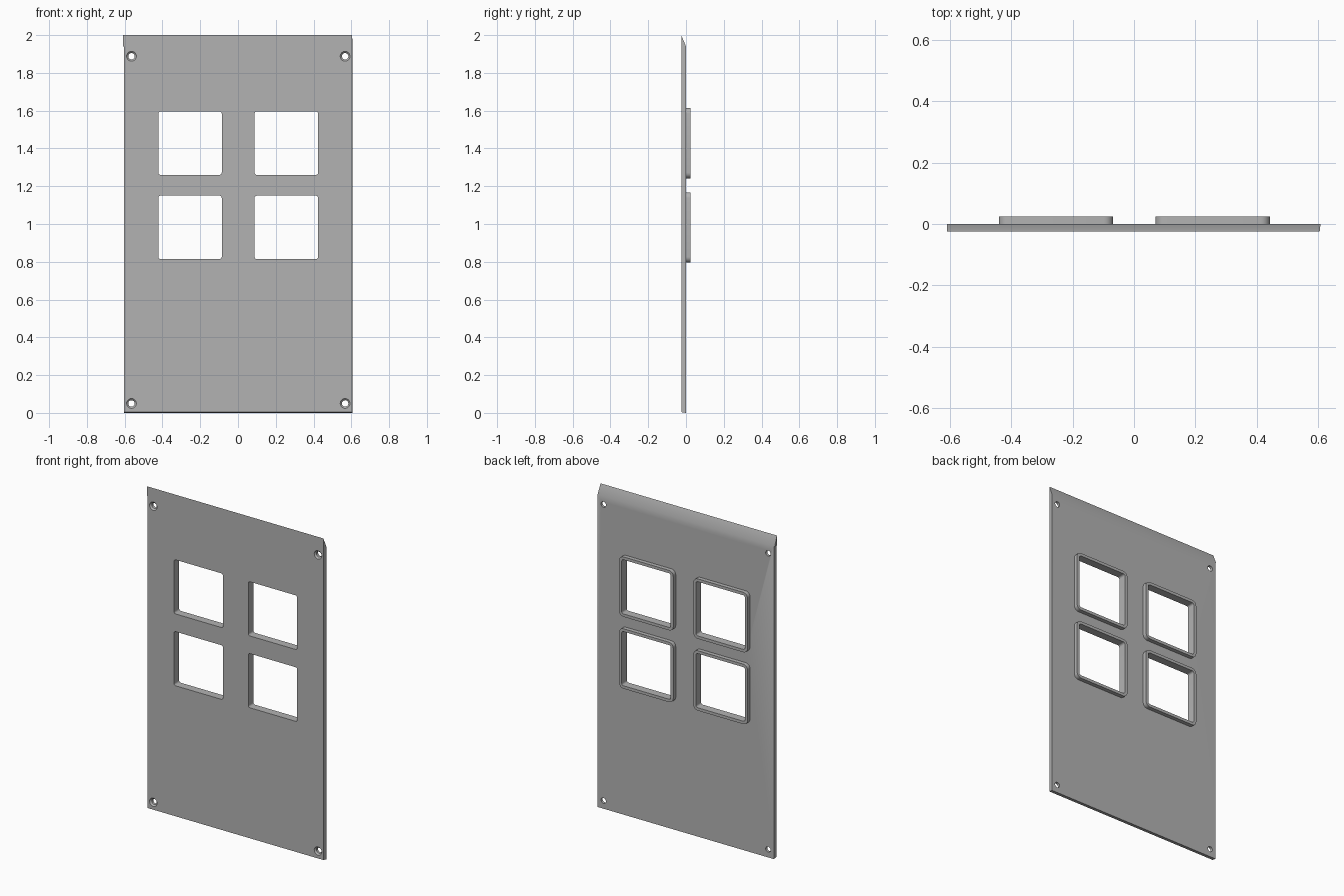
import bpy, bmesh
from math import cos, sin, pi

cube = bpy.data.objects.get("Cube")
if cube:
    bpy.data.objects.remove(cube, do_unlink=True)

FRONT, FACE, BACK = -0.025, 0.0, 0.025

grey = bpy.data.materials.new("plain grey")
grey.use_nodes = True
colour = (0.45, 0.45, 0.45, 1)
grey.diffuse_color = colour
grey.node_tree.nodes["Principled BSDF"].inputs["Base Color"].default_value = colour


def loft(name, rings, closed=False):
    """Join matching rings of points; cap the ends, or close into a loop."""
    bm = bmesh.new()
    loops = [[bm.verts.new(p) for p in ring] for ring in rings]
    pairs = list(zip(loops, loops[1:]))
    if closed:
        pairs.append((loops[-1], loops[0]))
    else:
        bm.faces.new(loops[0])
        bm.faces.new(loops[-1])
    for a, b in pairs:
        for i in range(len(a)):
            j = (i + 1) % len(a)
            bm.faces.new((a[i], a[j], b[j], b[i]))
    bmesh.ops.recalc_face_normals(bm, faces=bm.faces)
    mesh = bpy.data.meshes.new(name)
    bm.to_mesh(mesh)
    bm.free()
    mesh.materials.append(grey)
    obj = bpy.data.objects.new(name, mesh)
    bpy.context.collection.objects.link(obj)
    return obj


def rounded_square(cx, cz, half, radius, y, steps=6):
    points = []
    for corner, (sx, sz) in enumerate([(1, 1), (-1, 1), (-1, -1), (1, -1)]):
        for k in range(steps + 1):
            a = (corner + k / steps) * pi / 2
            points.append((cx + sx * (half - radius) + radius * cos(a), y,
                           cz + sz * (half - radius) + radius * sin(a)))
    return points


def circle(cx, cz, radius, y, sides=32):
    return [(cx + radius * cos(2 * pi * i / sides), y,
             cz + radius * sin(2 * pi * i / sides)) for i in range(sides)]


def smooth(obj):
    bpy.ops.object.select_all(action="DESELECT")
    obj.select_set(True)
    bpy.context.view_layer.objects.active = obj
    bpy.ops.object.shade_smooth_by_angle(angle=0.5)


# Panel with a sloped top edge and slightly drafted bottom and side
def panel_section(x, draft=0):
    return [(x - draft, FRONT, 0.004), (x, FACE, 0), (x, FACE, 1.94), (x - draft, FRONT, 2)]


panel = loft("panel", [panel_section(-0.603), panel_section(0.607, 0.003)])

# Small overhang at the end of the sloped top edge
loft("top_edge_tab", [[(x, FRONT, 1.94), (x, FACE, 1.94), (x, FRONT, 2)]
                      for x in (-0.608, -0.603)])

# Window openings and the raised rims behind them
cutters = []
for cx in (-0.254, 0.256):
    for cz in (0.982, 1.428):
        cutters.append(loft("window_cutter", [rounded_square(cx, cz, 0.168, 0.012, y)
                                              for y in (-0.1, 0.1)]))
        rim = loft("window_rim", [rounded_square(cx, cz, 0.168, 0.012, FACE),
                                  rounded_square(cx, cz, 0.168, 0.012, BACK),
                                  rounded_square(cx, cz, 0.186, 0.03, BACK),
                                  rounded_square(cx, cz, 0.186, 0.03, FACE)], closed=True)
        smooth(rim)

# Countersunk screw holes in the corners
for cx in (-0.564, 0.567):
    for cz in (0.05, 1.888):
        cutters.append(loft("screw_cutter", [circle(cx, cz, 0.034, FRONT - 0.008),
                                             circle(cx, cz, 0.017, FRONT + 0.009),
                                             circle(cx, cz, 0.017, 0.1)]))

for cutter in cutters:
    cutter.hide_render = True
    cut = panel.modifiers.new("cut", "BOOLEAN")
    cut.object = cutter
    cut.operation = "DIFFERENCE"
    cut.solver = "EXACT"

# Apply the cuts and discard the cutters
bpy.context.view_layer.objects.active = panel
for cut in list(panel.modifiers):
    bpy.ops.object.modifier_apply(modifier=cut.name)
for cutter in cutters:
    bpy.data.objects.remove(cutter, do_unlink=True)
smooth(panel)
